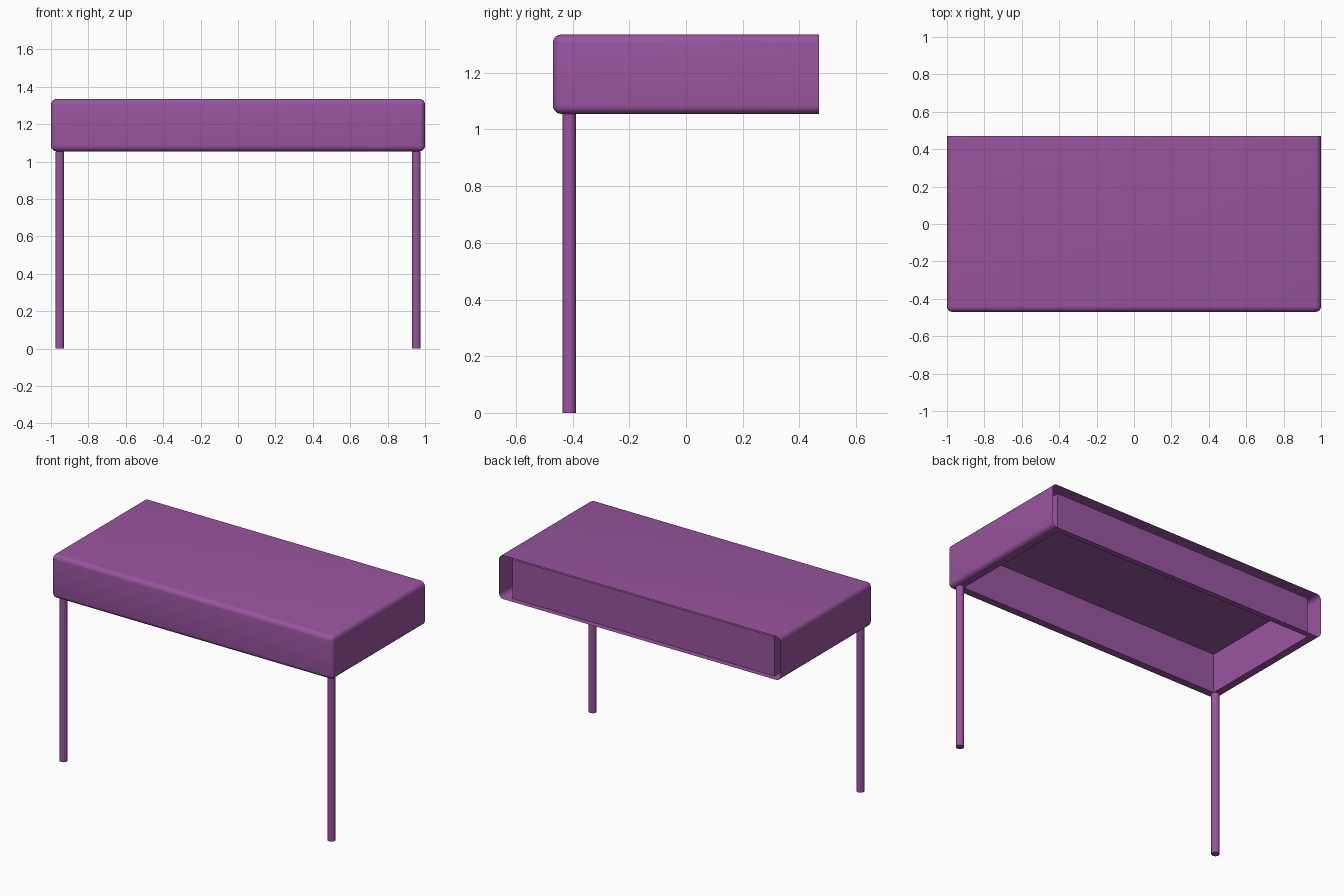
import bpy, bmesh, math
from mathutils import Vector

if "Cube" in bpy.data.objects:
    bpy.data.objects.remove(bpy.data.objects["Cube"])

HALF_X, HALF_Y = 1.0, 0.47
Z_LOW, Z_TOP = 1.055, 1.335
BEVEL, RIM, RECESS = 0.03, 0.053, 0.252
LEG_R = 0.024

mat = bpy.data.materials.new("purple")
mat.diffuse_color = (0.32, 0.09, 0.35, 1)
mat.use_nodes = True
mat.node_tree.nodes["Principled BSDF"].inputs["Base Color"].default_value = mat.diffuse_color


def finish(obj):
    obj.data.materials.append(mat)
    bpy.ops.object.select_all(action='DESELECT')
    obj.select_set(True)
    bpy.context.view_layer.objects.active = obj
    bpy.ops.object.shade_smooth_by_angle(angle=math.radians(35))


# Canopy: rounded box shell, open at the back
bm = bmesh.new()
bmesh.ops.create_cube(bm, size=1)
bmesh.ops.scale(bm, vec=(2 * HALF_X, 2 * HALF_Y, Z_TOP - Z_LOW), verts=bm.verts)
bmesh.ops.translate(bm, vec=(0, 0, (Z_LOW + Z_TOP) / 2), verts=bm.verts)
bm.normal_update()
back = [f for f in bm.faces if f.normal.y > 0.9]
bmesh.ops.delete(bm, geom=back, context='FACES_ONLY')
bmesh.ops.bevel(bm, geom=[e for e in bm.edges if not e.is_boundary],
                offset=BEVEL, segments=5, profile=0.5, affect='EDGES')
bm.normal_update()

# Recess pushed up into the underside, leaving a rim
under = min(bm.faces, key=lambda f: f.calc_center_median().z - f.calc_area())
under = [f for f in bm.faces if f.normal.z < -0.99 and f.calc_area() > 0.5]
bmesh.ops.inset_individual(bm, faces=under, thickness=RIM)
res = bmesh.ops.extrude_face_region(bm, geom=under)
lifted = [v for v in res["geom"] if isinstance(v, bmesh.types.BMVert)]
bmesh.ops.translate(bm, vec=Vector((0, 0, RECESS)), verts=lifted)
bmesh.ops.delete(bm, geom=[f for f in under if f.is_valid], context='FACES_ONLY')

mesh = bpy.data.meshes.new("canopy")
bm.to_mesh(mesh)
bm.free()
canopy = bpy.data.objects.new("canopy", mesh)
bpy.context.collection.objects.link(canopy)
finish(canopy)

# Two front posts under the rim corners
for side, name in ((-1, "left_post"), (1, "right_post")):
    bpy.ops.mesh.primitive_cylinder_add(vertices=24, radius=LEG_R, depth=Z_LOW,
                                        location=(side * 0.953, -0.412, Z_LOW / 2))
    post = bpy.context.object
    post.name = name
    finish(post)
